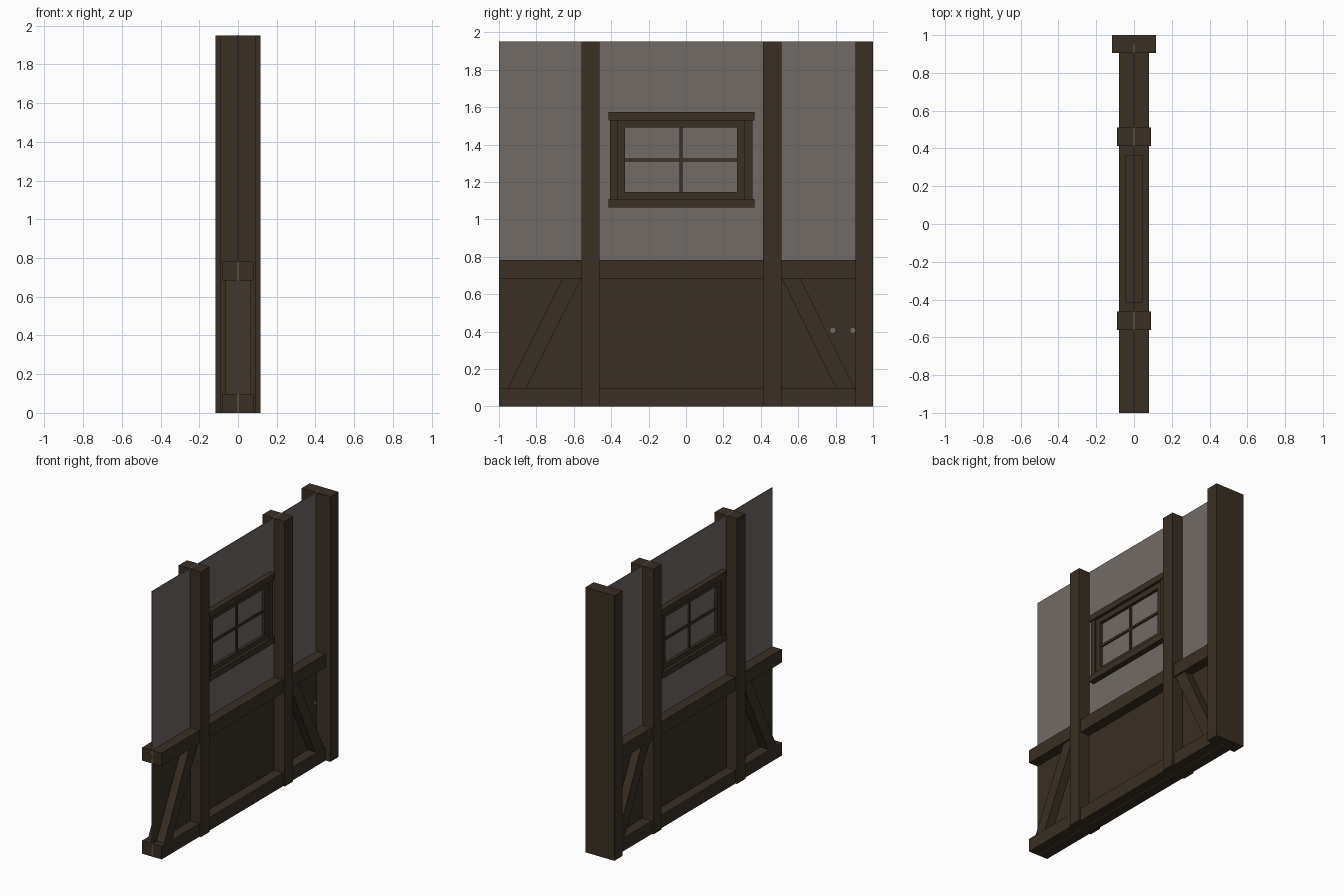
import bpy, bmesh, math
from mathutils import Matrix

if "Cube" in bpy.data.objects:
    bpy.data.objects.remove(bpy.data.objects["Cube"])


def material(name, rgb):
    m = bpy.data.materials.new(name)
    m.diffuse_color = (*rgb, 1)
    m.use_nodes = True
    m.node_tree.nodes["Principled BSDF"].inputs["Base Color"].default_value = m.diffuse_color
    return m


WOOD = material("dark wood", (0.041, 0.029, 0.018))
PLASTER = material("grey plaster", (0.170, 0.145, 0.135))


def finish(name, bm, mat):
    bmesh.ops.recalc_face_normals(bm, faces=bm.faces)
    me = bpy.data.meshes.new(name)
    bm.to_mesh(me)
    bm.free()
    me.materials.append(mat)
    ob = bpy.data.objects.new(name, me)
    bpy.context.collection.objects.link(ob)
    return ob


def prism(name, profile, half, mat=WOOD):
    """Extrude a (y, z) outline symmetrically through the wall along x."""
    bm = bmesh.new()
    face = bm.faces.new([bm.verts.new((-half, y, z)) for y, z in profile])
    ext = bmesh.ops.extrude_face_region(bm, geom=[face])
    moved = [v for v in ext["geom"] if isinstance(v, bmesh.types.BMVert)]
    bmesh.ops.translate(bm, verts=moved, vec=(2 * half, 0, 0))
    return finish(name, bm, mat)


def beam(name, y0, y1, z0, z1, half, mat=WOOD):
    return prism(name, [(y0, z0), (y1, z0), (y1, z1), (y0, z1)], half, mat)


def frame(name, y0, y1, z0, z1, w, half):
    """Rectangular frame made of two stiles and two cross rails."""
    beam(name + "_left", y0, y0 + w, z0, z1, half)
    beam(name + "_right", y1 - w, y1, z0, z1, half)
    beam(name + "_bottom", y0 + w, y1 - w, z0, z0 + w, half)
    beam(name + "_top", y0 + w, y1 - w, z1 - w, z1, half)


H = 1.95

# Thin wall skin: plaster all the way, boarded below the middle rail
beam("plaster_panel", -1, 0.95, 0, H + 0.001, 0.003, PLASTER)
beam("lower_boarding", -1, 0.95, 0.05, 0.73, 0.005)

# Upright posts
beam("end_post", 0.905, 1.0, 0, H, 0.117)
for i, y in enumerate((-0.56, 0.413)):
    beam(f"middle_post_{i + 1}", y, y + 0.097, 0, H, 0.091)

# Horizontal rails
beam("bottom_rail", -1, 0.905, 0, 0.097, 0.079)
beam("middle_rail", -1, 0.905, 0.685, 0.782, 0.079)

# Diagonal braces
for i, (yt, yb) in enumerate(((-0.658, -0.953), (0.513, 0.803))):
    prism(f"brace_{i + 1}", [(yb, 0.097), (yb + 0.098, 0.097),
                             (yt + 0.098, 0.685), (yt, 0.685)], 0.066)

# Window: outer casing, head and sill, sash and glazing bars
for side, y in (("left", -0.407), ("right", 0.312)):
    beam("casing_" + side, y, y + 0.043, 1.11, 1.532, 0.036)
beam("window_head", -0.415, 0.365, 1.53, 1.575, 0.045)
beam("window_sill", -0.415, 0.365, 1.065, 1.11, 0.045)
frame("sash", -0.365, 0.313, 1.107, 1.53, 0.039, 0.025)
beam("vertical_bar", -0.035, -0.018, 1.14, 1.495, 0.014)
beam("horizontal_bar", -0.33, 0.278, 1.31, 1.327, 0.014)

# Small bare spots in the boarding
for i, y in enumerate((0.785, 0.892)):
    pts = [(y + 0.015 * math.cos(a * math.pi / 3), 0.407 + 0.015 * math.sin(a * math.pi / 3))
           for a in range(6)]
    prism(f"bare_spot_{i + 1}", pts, 0.0056, PLASTER)
